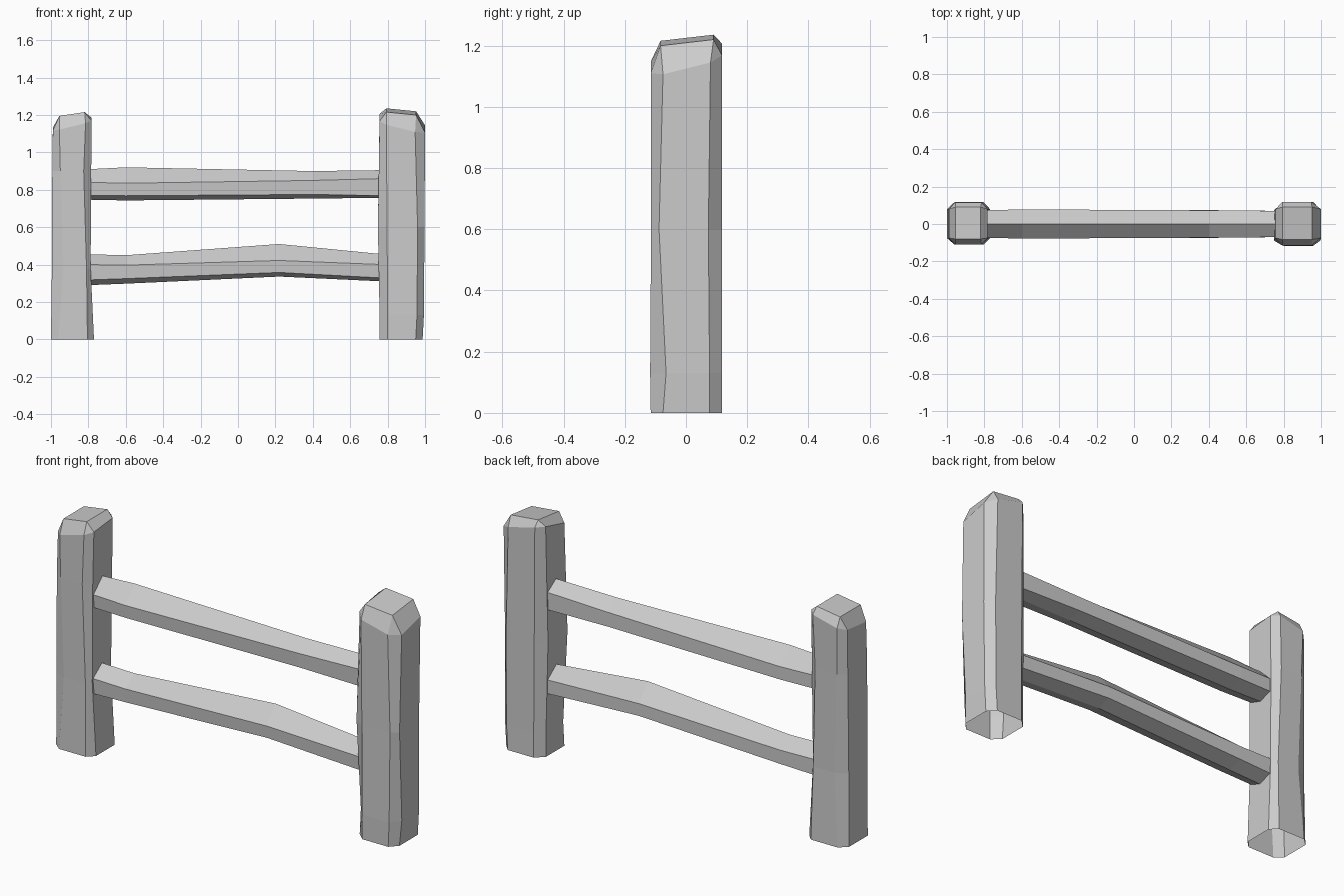
import bpy
import bmesh

cube = bpy.data.objects.get("Cube")
if cube:
    bpy.data.objects.remove(cube, do_unlink=True)

GREY = (0.6, 0.6, 0.6, 1)
mat = bpy.data.materials.new("plain grey")
mat.use_nodes = True
mat.diffuse_color = GREY
mat.node_tree.nodes["Principled BSDF"].inputs["Base Color"].default_value = GREY


def finish(bm, name):
    bmesh.ops.recalc_face_normals(bm, faces=bm.faces)
    mesh = bpy.data.meshes.new(name)
    bm.to_mesh(mesh)
    bm.free()
    mesh.materials.append(mat)
    bpy.context.collection.objects.link(bpy.data.objects.new(name, mesh))


def bridge(bm, a, b):
    for i in range(len(a)):
        j = (i + 1) % len(a)
        bm.faces.new((a[i], a[j], b[j], b[i]))


def post(name, rings, cap):
    """Chamfered square post, open below, with a tilted bevelled cap.
    Ring: height, x tilt, y tilt, four x lines, four y lines."""
    bm = bmesh.new()
    loops = []
    for z, tx, ty, (x0, x1, x2, x3), (y0, y1, y2, y3) in rings:
        mid = (x0 + x3) / 2
        outline = [(x1, y0), (x2, y0), (x3, y1), (x3, y2),
                   (x2, y3), (x1, y3), (x0, y2), (x0, y1)]
        loops.append([bm.verts.new((x, y, z + tx * (x - mid) + ty * y)) for x, y in outline])
    for a, b in zip(loops, loops[1:]):
        bridge(bm, a, b)
    # Cap: four sloped sides, four corner triangles and the top
    z, tx, ty, (x0, x1), (y0, y1) = cap
    mid = (x0 + x1) / 2
    top = [bm.verts.new((x, y, z + tx * (x - mid) + ty * y))
           for x, y in ((x0, y0), (x1, y0), (x1, y1), (x0, y1))]
    ring = loops[-1]
    for k in range(4):
        n = (k + 1) % 4
        bm.faces.new((ring[2 * k], ring[2 * k + 1], top[n], top[k]))
        bm.faces.new((ring[2 * k + 1], ring[(2 * k + 2) % 8], top[n]))
    bm.faces.new(top)
    finish(bm, name)


def rail(name, stations):
    """Six-sided rail. Station: x, half depth, ridge, upper, lower and keel heights."""
    bm = bmesh.new()
    loops = []
    for x, d, ridge, upper, lower, keel in stations:
        outline = [(0, ridge), (-d, upper), (-d + 0.005, lower),
                   (0, keel), (d, lower), (d, upper)]
        loops.append([bm.verts.new((x, y, z)) for y, z in outline])
    for a, b in zip(loops, loops[1:]):
        bridge(bm, a, b)
    bm.faces.new(loops[0])
    bm.faces.new(loops[-1])
    finish(bm, name)


# Posts
post("right_post", [
    (0, 0, 0, (-1, -0.96, -0.805, -0.77), (-0.11, -0.075, 0.08, 0.117)),
    (0.38, 0, 0, (-0.995, -0.935, -0.81, -0.788), (-0.105, -0.08, 0.075, 0.105)),
    (0.9, 0, 0, (-0.993, -0.95, -0.825, -0.785), (-0.11, -0.08, 0.08, 0.11)),
    (1.15, 0.25, 0.1, (-0.99, -0.955, -0.815, -0.782), (-0.11, -0.075, 0.08, 0.115)),
], (1.205, 0.15, 0, (-0.955, -0.82), (-0.08, 0.09)))

post("left_post", [
    (0, 0, 0, (0.757, 0.8, 0.95, 0.987), (-0.115, -0.075, 0.077, 0.118)),
    (0.13, 0, 0, (0.757, 0.8, 0.957, 0.994), (-0.117, -0.065, 0.077, 0.117)),
    (0.6, 0, 0, (0.748, 0.797, 0.96, 0.997), (-0.114, -0.088, 0.073, 0.117)),
    (1.155, -0.25, 0.25, (0.757, 0.793, 0.947, 1), (-0.115, -0.075, 0.08, 0.118)),
], (1.217, -0.1, 0.115, (0.793, 0.952), (-0.083, 0.09)))

# Rails
rail("upper_rail", [
    (-0.8, 0.073, 0.91, 0.84, 0.77, 0.747),
    (-0.6, 0.078, 0.92, 0.835, 0.768, 0.743),
    (0.4, 0.073, 0.9, 0.85, 0.775, 0.753),
    (0.78, 0.07, 0.905, 0.86, 0.768, 0.757),
])
rail("lower_rail", [
    (-0.8, 0.073, 0.455, 0.4, 0.318, 0.29),
    (-0.6, 0.076, 0.45, 0.397, 0.325, 0.298),
    (0.22, 0.076, 0.51, 0.422, 0.358, 0.336),
    (0.78, 0.07, 0.455, 0.4, 0.328, 0.31),
])
